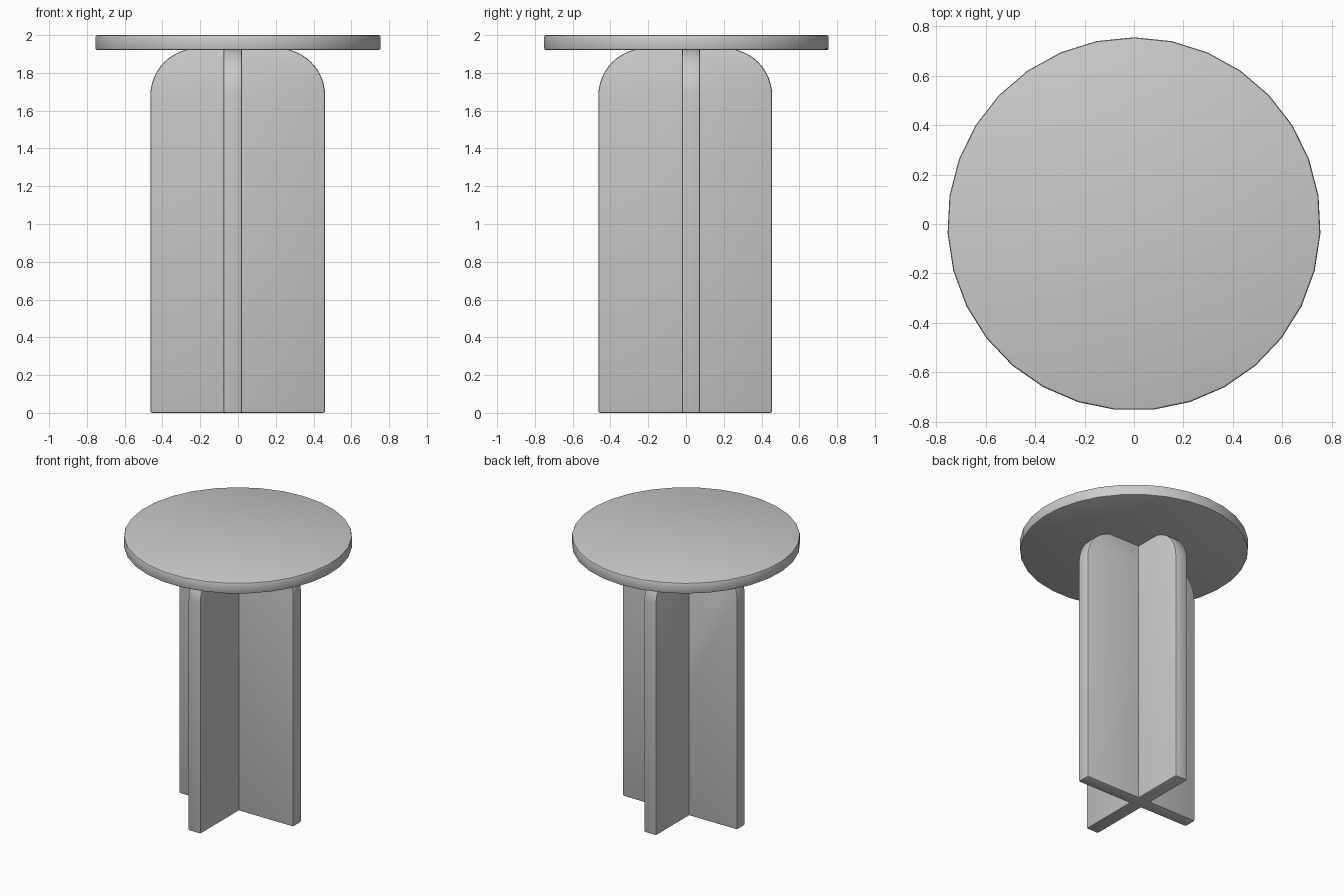
import bpy, bmesh
from math import sin, cos, pi, radians

if "Cube" in bpy.data.objects:
    bpy.data.objects.remove(bpy.data.objects["Cube"])


def prism(name, bottom, top, bevel):
    """Solid between two matching outlines, with small rounded edges."""
    n = len(bottom)
    bm = bmesh.new()
    a = [bm.verts.new(p) for p in bottom]
    b = [bm.verts.new(p) for p in top]
    bm.faces.new(a)
    bm.faces.new(b)
    for i in range(n):
        j = (i + 1) % n
        bm.faces.new((a[i], a[j], b[j], b[i]))
    bmesh.ops.recalc_face_normals(bm, faces=bm.faces)
    me = bpy.data.meshes.new(name)
    bm.to_mesh(me)
    bm.free()
    ob = bpy.data.objects.new(name, me)
    bpy.context.collection.objects.link(ob)
    mod = ob.modifiers.new("soft_edges", "BEVEL")
    mod.width, mod.segments = bevel, 2
    mod.limit_method, mod.angle_limit = "ANGLE", radians(40)
    bpy.context.view_layer.objects.active = ob
    bpy.ops.object.select_all(action="DESELECT")
    ob.select_set(True)
    bpy.ops.object.modifier_apply(modifier=mod.name)
    bpy.ops.object.shade_smooth_by_angle(angle=radians(35))
    return ob


def panel_outline(lo, hi, height, r, steps=12):
    """Upright board outline with rounded upper corners."""
    pts = [(lo, 0), (hi, 0)]
    for cx, start in ((hi - r, 0), (lo + r, pi / 2)):
        for i in range(steps + 1):
            t = start + i * pi / 2 / steps
            pts.append((cx + r * cos(t), height - r + r * sin(t)))
    return pts


# Round top: 31 sides with a corner pointing to the back
R, N = 0.755, 31
ring = [(R * sin(2 * pi * i / N), R * cos(2 * pi * i / N)) for i in range(N)]
prism("table_top", [(x, y, 1.92) for x, y in ring],
      [(x, y, 2.0) for x, y in ring], 0.01)

# Crossed base panels, each slightly off centre
side = panel_outline(-0.464, 0.461, 1.93, 0.25)
prism("wide_panel", [(u, -0.021, z) for u, z in side],
      [(u, 0.074, z) for u, z in side], 0.01)
deep = panel_outline(-0.464, 0.456, 1.93, 0.25)
prism("deep_panel", [(-0.078, u, z) for u, z in deep],
      [(0.022, u, z) for u, z in deep], 0.01)
